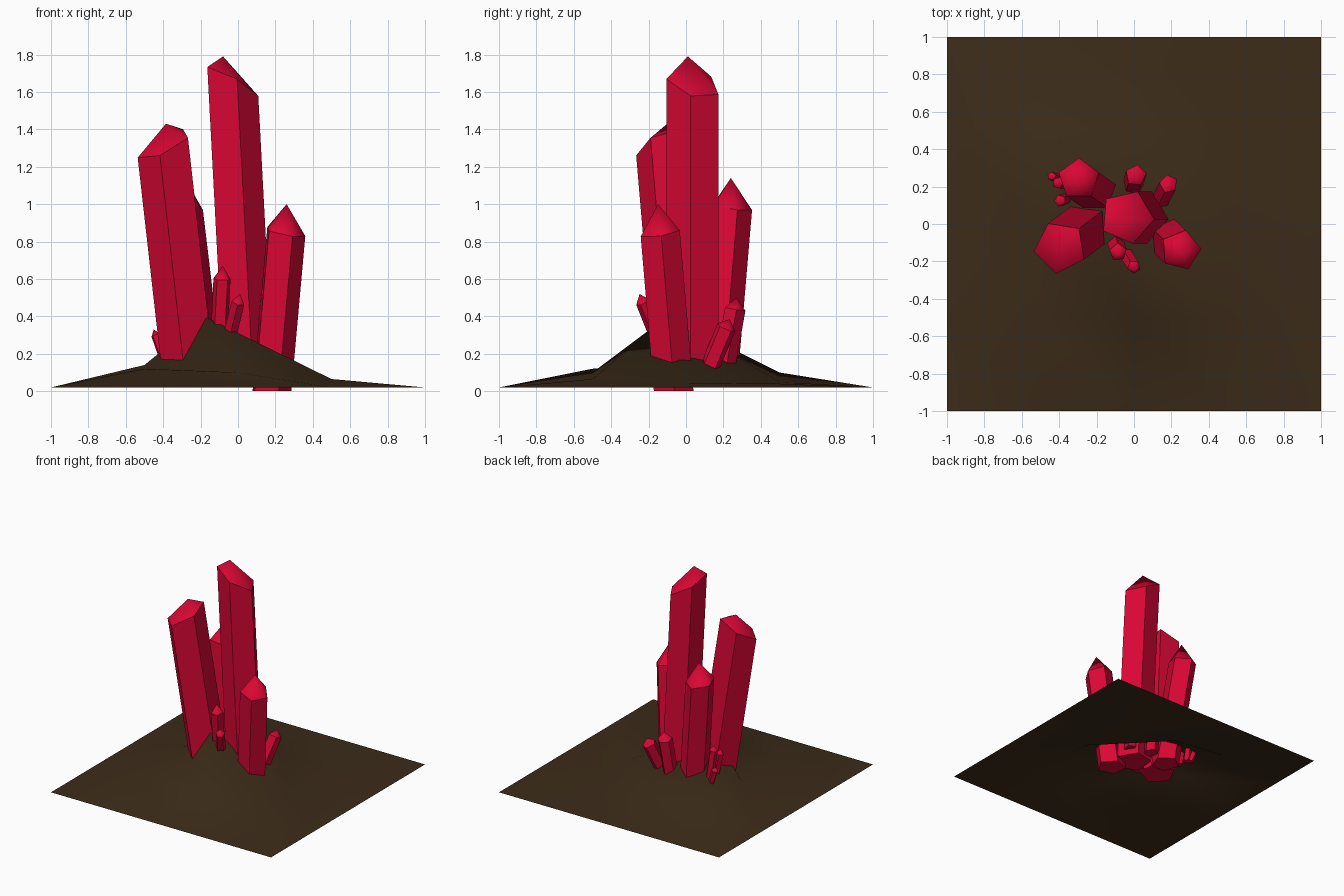
import bpy, bmesh
from math import cos, sin, radians, pi

if "Cube" in bpy.data.objects:
    bpy.data.objects.remove(bpy.data.objects["Cube"])


def material(name, rgb):
    m = bpy.data.materials.new(name)
    m.diffuse_color = (*rgb, 1)
    m.use_nodes = True
    m.node_tree.nodes["Principled BSDF"].inputs["Base Color"].default_value = m.diffuse_color
    return m


def finish(bm, name, mat):
    bmesh.ops.recalc_face_normals(bm, faces=bm.faces)
    me = bpy.data.meshes.new(name)
    bm.to_mesh(me)
    bm.free()
    me.materials.append(mat)
    ob = bpy.data.objects.new(name, me)
    bpy.context.collection.objects.link(ob)
    return ob


RED = material("crystal_red", (0.70, 0.002, 0.035))
EARTH = material("earth_brown", (0.045, 0.025, 0.010))


def crystal(name, center, radius, phase, lean, base_z, tip, slope=(0, 0)):
    """Leaning five-sided prism: sloped shoulder ring, smooth pointed cap."""
    bm = bmesh.new()
    cx, cy, cz = center
    top, bottom = [], []
    for i in range(5):
        a = radians(phase) + i * 2 * pi / 5
        dx, dy = radius * cos(a), radius * sin(a)
        z = cz + slope[0] * dx + slope[1] * dy
        top.append(bm.verts.new((cx + dx, cy + dy, z)))
        drop = z - base_z
        bottom.append(bm.verts.new((cx + dx - lean[0] * drop,
                                    cy + dy - lean[1] * drop, base_z)))
    point = bm.verts.new(tip)
    bm.faces.new(bottom[::-1])
    for i in range(5):
        j = (i + 1) % 5
        bm.faces.new((bottom[i], bottom[j], top[j], top[i]))
        bm.faces.new((top[i], top[j], point)).smooth = True
        bm.edges.get((top[i], top[j])).smooth = False
    return finish(bm, name, RED)


# Ground: a 4 x 4 grid raised into a mound, triangulated along its ridges
bm = bmesh.new()
heights = [[0.12, 0.10, 0.065], [0.14, 0.40, 0.045], [0.10, 0.05, 0.04]]
grid = []
for row in range(5):
    line = []
    for col in range(5):
        x, y, z = col / 2 - 1, row / 2 - 1, 0.02
        if 0 < col < 4 and 0 < row < 4:
            z = heights[row - 1][col - 1]
        if col == 2 and row == 2:
            x, y = -0.18, -0.10
        line.append(bm.verts.new((x, y, z)))
    grid.append(line)
for r in range(4):
    for c in range(4):
        # all diagonals run from the right front to the left back
        a, b = grid[r][c], grid[r][c + 1]
        d, e = grid[r + 1][c], grid[r + 1][c + 1]
        bm.faces.new((a, b, d)).smooth = True
        bm.faces.new((b, e, d)).smooth = True
finish(bm, "ground", EARTH)

# Large crystals
crystal("center_crystal", (-0.038, 0.038, 1.65), 0.147, -5, (-0.053, 0), 0.05,
        (-0.08, 0.01, 1.79), (-0.51, -0.25))
crystal("left_front_crystal", (-0.395, -0.125, 1.32), 0.143, 45, (-0.113, -0.085), 0.08,
        (-0.385, -0.10, 1.43), (0.45, 0.35))
crystal("right_front_crystal", (0.25, -0.14, 0.85), 0.11, 4, (0.09, -0.085), 0.0,
        (0.26, -0.15, 1.0), (-0.2, 0.15))
crystal("left_back_crystal", (-0.295, 0.24, 0.985), 0.113, 18, (-0.12, 0.085), 0.06,
        (-0.285, 0.24, 1.14), (-0.1, -0.15))

# Small crystals: shoulder center, radius, phase, lean, cap height, base
small = [
    ((-0.085, -0.15, 0.60), 0.048, 20, (0.05, -0.15), 0.07, 0.08),
    ((0.0, -0.23, 0.475), 0.036, 50, (0.25, -0.40), 0.045, 0.08),
    ((0.01, 0.26, 0.44), 0.058, 10, (0.05, 0.18), 0.06, 0.08),
    ((0.185, 0.215, 0.34), 0.05, 30, (0.22, 0.42), 0.045, 0.10),
    ((-0.405, 0.22, 0.445), 0.032, 0, (-0.15, 0.0), 0.04, 0.12),
    ((-0.395, 0.125, 0.38), 0.032, 40, (-0.20, -0.05), 0.035, 0.12),
    ((-0.440, 0.255, 0.30), 0.024, 15, (-0.35, 0.10), 0.03, 0.12),
]
for n, (c, r, ph, lean, cap, base) in enumerate(small, 1):
    tip = (c[0] + lean[0] * cap, c[1] + lean[1] * cap, c[2] + cap)
    crystal(f"small_crystal_{n}", c, r, ph, lean, base, tip, (-lean[0], -lean[1]))
